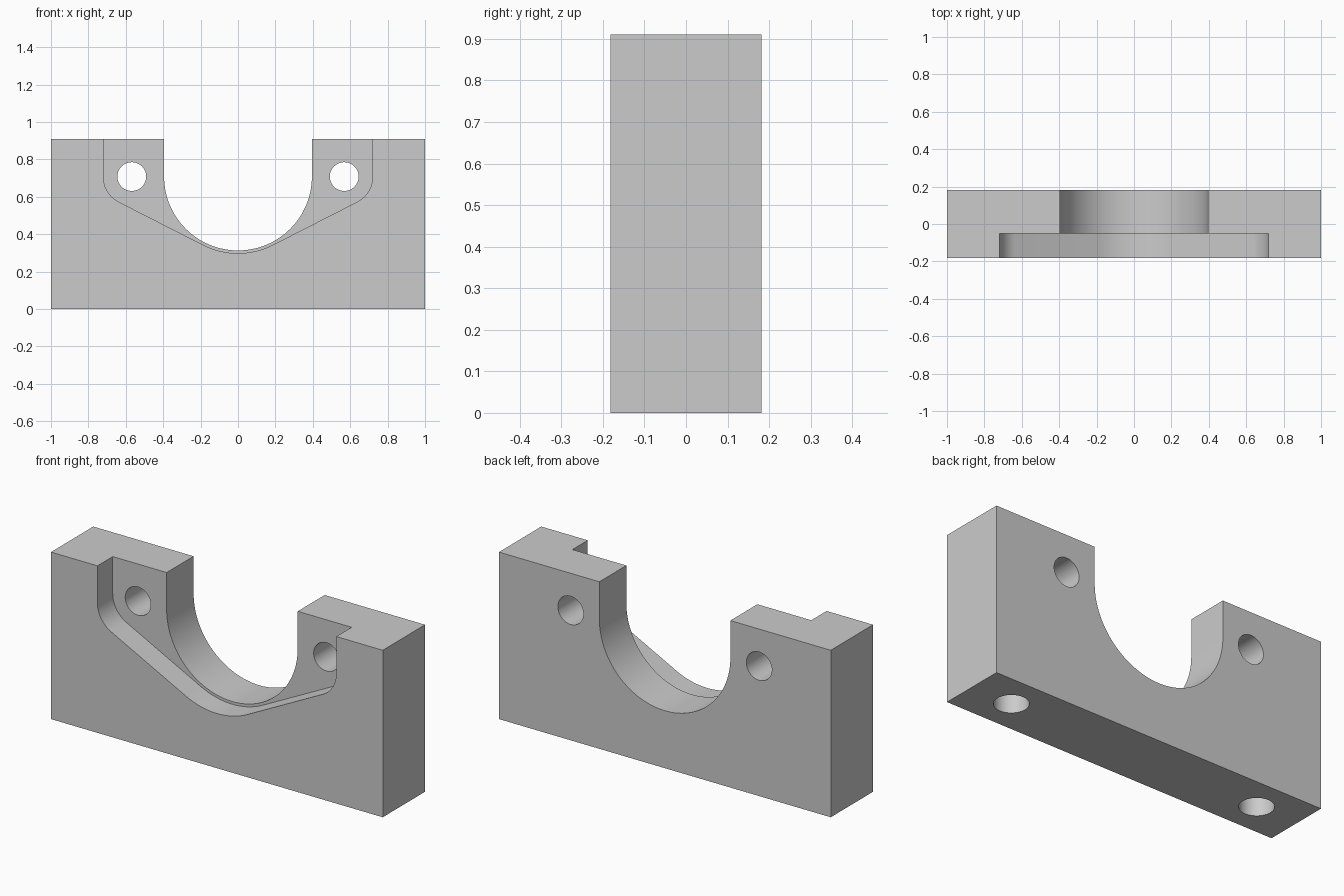
import bpy
import bmesh
from math import asin, cos, pi, radians, sin
from mathutils import Matrix

if "Cube" in bpy.data.objects:
    bpy.data.objects.remove(bpy.data.objects["Cube"], do_unlink=True)

WIDTH, DEPTH, HEIGHT = 2.0, 0.364, 0.91
AXIS_Z = 0.708        # shared height of the saddle and bolt centres
BOLT_X = 0.568
SADDLE_R = 0.395
RECESS_R, CORNER_R = 0.41, 0.152
RECESS_BACK = -0.05
FRONT = -DEPTH / 2

grey = bpy.data.materials.new("plain grey")
grey.use_nodes = True
colour = (0.6, 0.6, 0.6, 1)
grey.diffuse_color = colour
grey.node_tree.nodes["Principled BSDF"].inputs["Base Color"].default_value = colour


def finish(bm, name):
    bmesh.ops.recalc_face_normals(bm, faces=bm.faces[:])
    mesh = bpy.data.meshes.new(name)
    bm.to_mesh(mesh)
    bm.free()
    mesh.materials.append(grey)
    obj = bpy.data.objects.new(name, mesh)
    bpy.context.collection.objects.link(obj)
    return obj


def arc(cx, radius, start, end, steps):
    """Points on an arc in the xz plane around the axis height."""
    angles = [start + (end - start) * i / steps for i in range(steps + 1)]
    return [(cx + radius * cos(a), AXIS_Z + radius * sin(a)) for a in angles]


def prism(name, outline, y0, y1):
    """Extrude an xz outline along y."""
    bm = bmesh.new()
    face = bm.faces.new([bm.verts.new((x, y0, z)) for x, z in outline])
    new = bmesh.ops.extrude_face_region(bm, geom=[face])["geom"]
    verts = [v for v in new if isinstance(v, bmesh.types.BMVert)]
    bmesh.ops.translate(bm, verts=verts, vec=(0, y1 - y0, 0))
    return finish(bm, name)


def drill(name, radius, length, centre, rotation=Matrix.Identity(4)):
    bm = bmesh.new()
    bmesh.ops.create_cone(bm, cap_ends=True, segments=48, radius1=radius,
                          radius2=radius, depth=length,
                          matrix=Matrix.Translation(centre) @ rotation)
    return finish(bm, name)


# Solid block
half = WIDTH / 2
block = prism("bearing_block",
              [(-half, 0), (half, 0), (half, HEIGHT), (-half, HEIGHT)],
              FRONT, -FRONT)

# Round-bottomed saddle through the block
saddle = [(-SADDLE_R, 1.2)] + arc(0, SADDLE_R, pi, 2 * pi, 64) + [(SADDLE_R, 1.2)]
cutters = [prism("saddle_cutter", saddle, -1, 1)]

# Front recess: outer corners and bottom arc joined by tangent lines
tilt = asin((RECESS_R - CORNER_R) / BOLT_X)
edge = BOLT_X + CORNER_R
recess = ([(-edge, 1.2)]
          + arc(-BOLT_X, CORNER_R, pi, 1.5 * pi - tilt, 16)
          + arc(0, RECESS_R, 1.5 * pi - tilt, 1.5 * pi + tilt, 24)
          + arc(BOLT_X, CORNER_R, 1.5 * pi + tilt, 2 * pi, 16)
          + [(edge, 1.2)])
cutters.append(prism("recess_cutter", recess, -1, RECESS_BACK))

# Through bolt holes and blind mounting holes underneath
for side in (-1, 1):
    cutters.append(drill("bolt_hole_cutter", 0.077, 2, (side * BOLT_X, 0, AXIS_Z),
                         Matrix.Rotation(radians(90), 4, "X")))
    cutters.append(drill("base_hole_cutter", 0.085, 0.8, (side * 0.756, 0, 0)))

bpy.context.view_layer.objects.active = block
for cutter in cutters:
    cutter.hide_render = True
    mod = block.modifiers.new(cutter.name, "BOOLEAN")
    mod.operation = "DIFFERENCE"
    mod.solver = "EXACT"
    mod.object = cutter
    bpy.ops.object.modifier_apply(modifier=mod.name)
    bpy.data.objects.remove(cutter, do_unlink=True)

# Smooth curved walls, keep crisp edges
bpy.ops.object.select_all(action="DESELECT")
block.select_set(True)
bpy.ops.object.shade_smooth_by_angle(angle=radians(25))
